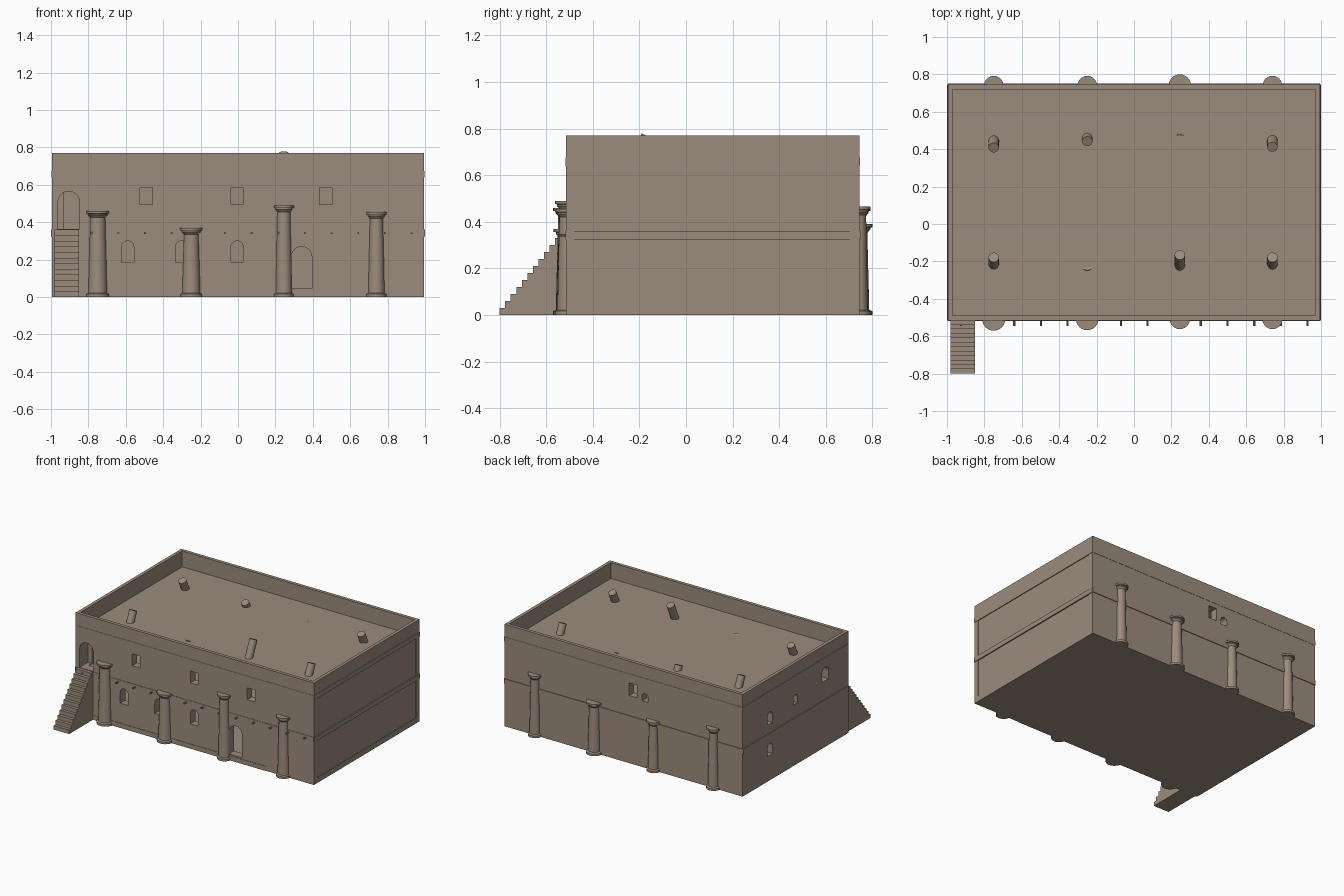
import bpy, bmesh, math
from mathutils import Vector, Matrix

cube = bpy.data.objects.get("Cube")
if cube:
    bpy.data.objects.remove(cube, do_unlink=True)

clay = bpy.data.materials.new("clay_brown")
clay.use_nodes = True
CLAY = (0.33, 0.265, 0.205, 1)
clay.diffuse_color = CLAY
shader = clay.node_tree.nodes["Principled BSDF"]
shader.inputs["Base Color"].default_value = CLAY
shader.inputs["Roughness"].default_value = 0.9

W, FRONT, BACK, TOP = 0.995, -0.515, 0.745, 0.77
ROOF = 0.65


def finish(name, bm, smooth=False):
    bmesh.ops.recalc_face_normals(bm, faces=bm.faces)
    mesh = bpy.data.meshes.new(name)
    bm.to_mesh(mesh)
    bm.free()
    mesh.materials.append(clay)
    ob = bpy.data.objects.new(name, mesh)
    bpy.context.collection.objects.link(ob)
    if smooth:
        bpy.ops.object.select_all(action='DESELECT')
        ob.select_set(True)
        bpy.context.view_layer.objects.active = ob
        bpy.ops.object.shade_smooth_by_angle(angle=math.radians(35))
    return ob


def box(name, x0, x1, y0, y1, z0, z1):
    bm = bmesh.new()
    bmesh.ops.create_cube(bm, size=1)
    for v in bm.verts:
        v.co = Vector((x1 if v.co.x > 0 else x0,
                       y1 if v.co.y > 0 else y0,
                       z1 if v.co.z > 0 else z0))
    return finish(name, bm)


def prism(name, outline, depth, matrix):
    """Outline in local x-z, extruded along local y, centred."""
    bm = bmesh.new()
    face = bm.faces.new([bm.verts.new((u, -depth / 2, v)) for u, v in outline])
    new = bmesh.ops.extrude_face_region(bm, geom=[face])["geom"]
    bmesh.ops.translate(bm, vec=(0, depth, 0),
                        verts=[g for g in new if isinstance(g, bmesh.types.BMVert)])
    bmesh.ops.transform(bm, matrix=matrix, verts=bm.verts)
    return finish(name, bm)


def cut(target, cutter):
    mod = target.modifiers.new("cut", 'BOOLEAN')
    mod.operation = 'DIFFERENCE'
    mod.solver = 'EXACT'
    mod.object = cutter
    bpy.ops.object.select_all(action='DESELECT')
    target.select_set(True)
    bpy.context.view_layer.objects.active = target
    bpy.ops.object.modifier_apply(modifier=mod.name)
    bpy.data.objects.remove(cutter, do_unlink=True)


# Main block with two hollow storeys, sunken roof and shallow side panels
walls = box("walls", -W, W, FRONT, BACK, 0, TOP)
cut(walls, box("roof_hollow", -0.97, 0.97, -0.49, 0.72, ROOF, 1))
cut(walls, box("lower_room", -0.93, 0.93, -0.455, 0.685, 0.04, 0.32))
cut(walls, box("upper_room", -0.93, 0.93, -0.455, 0.685, 0.36, 0.62))
for z0, z1 in ((0.04, 0.325), (0.36, 0.64)):
    cut(walls, box("side_panel", W - 0.004, 1.1, -0.48, 0.705, z0, z1))


# Door and window openings
def opening(side, pos, z0, z1, width, arched):
    r = width / 2
    outline = [(-r, z0), (r, z0)]
    if arched:
        outline += [(r * math.cos(a), z1 - r + r * math.sin(a))
                    for a in (math.pi * i / 10 for i in range(11))]
    else:
        outline += [(r, z1), (-r, z1)]
    if side == "front":
        m = Matrix.Translation((pos, FRONT, 0))
    elif side == "back":
        m = Matrix.Translation((pos, BACK, 0))
    else:
        m = Matrix.Translation((-W, pos, 0)) @ Matrix.Rotation(math.pi / 2, 4, 'Z')
    cut(walls, prism("opening", outline, 0.2, m))


for x in (-0.49, -0.005, 0.47):
    opening("front", x, 0.495, 0.585, 0.066, False)
for x in (-0.59, -0.302, -0.005):
    opening("front", x, 0.185, 0.3, 0.066, True)
opening("front", 0.34, 0.045, 0.27, 0.11, True)
opening("front", -0.905, 0.365, 0.565, 0.115, True)
opening("back", -0.08, 0.51, 0.605, 0.066, False)
opening("back", -0.18, 0.5, 0.56, 0.05, True)
opening("side", 0.42, 0.425, 0.515, 0.06, True)
opening("side", 0.115, 0.46, 0.53, 0.05, True)
opening("side", -0.24, 0.5, 0.6, 0.075, True)
opening("side", 0.42, 0.19, 0.28, 0.06, True)

# Ledges and bands around the walls
for s, name in ((-1, "right"), (1, "left")):
    x0, x1 = sorted((s * (W - 0.01), s))
    box(name + "_floor_band", x0, x1, FRONT, BACK, 0.325, 0.36)
box("front_floor_band", -W, W, FRONT - 0.003, FRONT + 0.01, 0.325, 0.36)
box("back_floor_band", -W, W, BACK - 0.01, BACK + 0.005, 0.325, 0.36)
box("front_plinth", -0.84, 0.6, FRONT - 0.003, FRONT + 0.01, 0, 0.035)
cornice = box("cornice_band", -W - 0.002, W + 0.002, FRONT - 0.002, BACK + 0.002, 0.64, 0.675)
cut(cornice, box("cornice_hollow", -0.98, 0.98, -0.5, 0.73, 0.5, 0.8))

# Stairs to the upper door
STEPS = 12
run, rise = (FRONT + 0.8) / STEPS, 0.36 / STEPS
profile = [(FRONT + 0.01, 0), (-0.8, 0)]
for i in range(STEPS):
    profile += [(-0.8 + i * run, (i + 1) * rise), (-0.8 + (i + 1) * run, (i + 1) * rise)]
profile[-1] = (FRONT + 0.01, STEPS * rise)
prism("stairs", profile, 0.13,
      Matrix.Translation((-0.915, 0, 0)) @ Matrix.Rotation(math.pi / 2, 4, 'Z'))


# Engaged columns with disc base and capital
def column(name, x, y, height, r, r_low, r_top):
    pts = [(0, 0), (r, 0), (r, 0.016), (r_low, 0.022), (r_top, height - 0.035),
           (r * 0.85, height - 0.022), (r * 0.85, height - 0.015),
           (r, height - 0.013), (r, height), (0, height)]
    bm = bmesh.new()
    verts = [bm.verts.new((a, 0, b)) for a, b in pts]
    edges = [bm.edges.new(p) for p in zip(verts, verts[1:])]
    bmesh.ops.spin(bm, geom=verts + edges, cent=(0, 0, 0), axis=(0, 0, 1),
                   angle=math.tau, steps=24, use_duplicate=False)
    bmesh.ops.remove_doubles(bm, verts=bm.verts, dist=0.0005)
    bmesh.ops.translate(bm, vec=(x, y, 0), verts=bm.verts)
    finish(name, bm, True)


for i, (x, h, r) in enumerate(((-0.75, 0.46, 0.062), (-0.25, 0.37, 0.06),
                               (0.245, 0.49, 0.054), (0.74, 0.455, 0.054))):
    column(f"front_column_{i + 1}", x, -0.508, h, r, r * 0.82, r * 0.66)
for i, (x, h, r) in enumerate(((-0.75, 0.46, 0.052), (-0.25, 0.38, 0.052),
                               (0.245, 0.39, 0.06), (0.74, 0.465, 0.052))):
    column(f"back_column_{i + 1}", x, 0.74, h, r, r * 0.78, r * 0.64)


# Round timbers: beam ends on the front, leaning posts on the roof
def timber(name, tip, direction, length, r, sides):
    d = Vector(direction).normalized()
    bm = bmesh.new()
    bmesh.ops.create_cone(bm, cap_ends=True, segments=sides, radius1=r, radius2=r, depth=length)
    m = Matrix.Translation(Vector(tip) - d * length / 2)
    bmesh.ops.transform(bm, matrix=m @ d.to_track_quat('Z', 'Y').to_matrix().to_4x4(),
                        verts=bm.verts)
    finish(name, bm, True)


for i in range(14):
    timber(f"beam_end_{i + 1}", (-0.925 + 0.1425 * i, -0.545, 0.342), (0, -1, 0), 0.05, 0.006, 8)

front_posts = ((-0.75, -0.178, 0.725), (-0.25, -0.222, 0.645),
               (0.245, -0.165, 0.768), (0.74, -0.178, 0.725))
back_posts = ((-0.75, 0.408, 0.725), (-0.25, 0.442, 0.68),
              (0.245, 0.455, 0.643), (0.74, 0.412, 0.72))
for row, posts, lean in (("front", front_posts, 0.45), ("back", back_posts, -0.45)):
    for i, tip in enumerate(posts):
        timber(f"{row}_roof_post_{i + 1}", tip, (0, lean, 1), 0.15, 0.028, 16)
